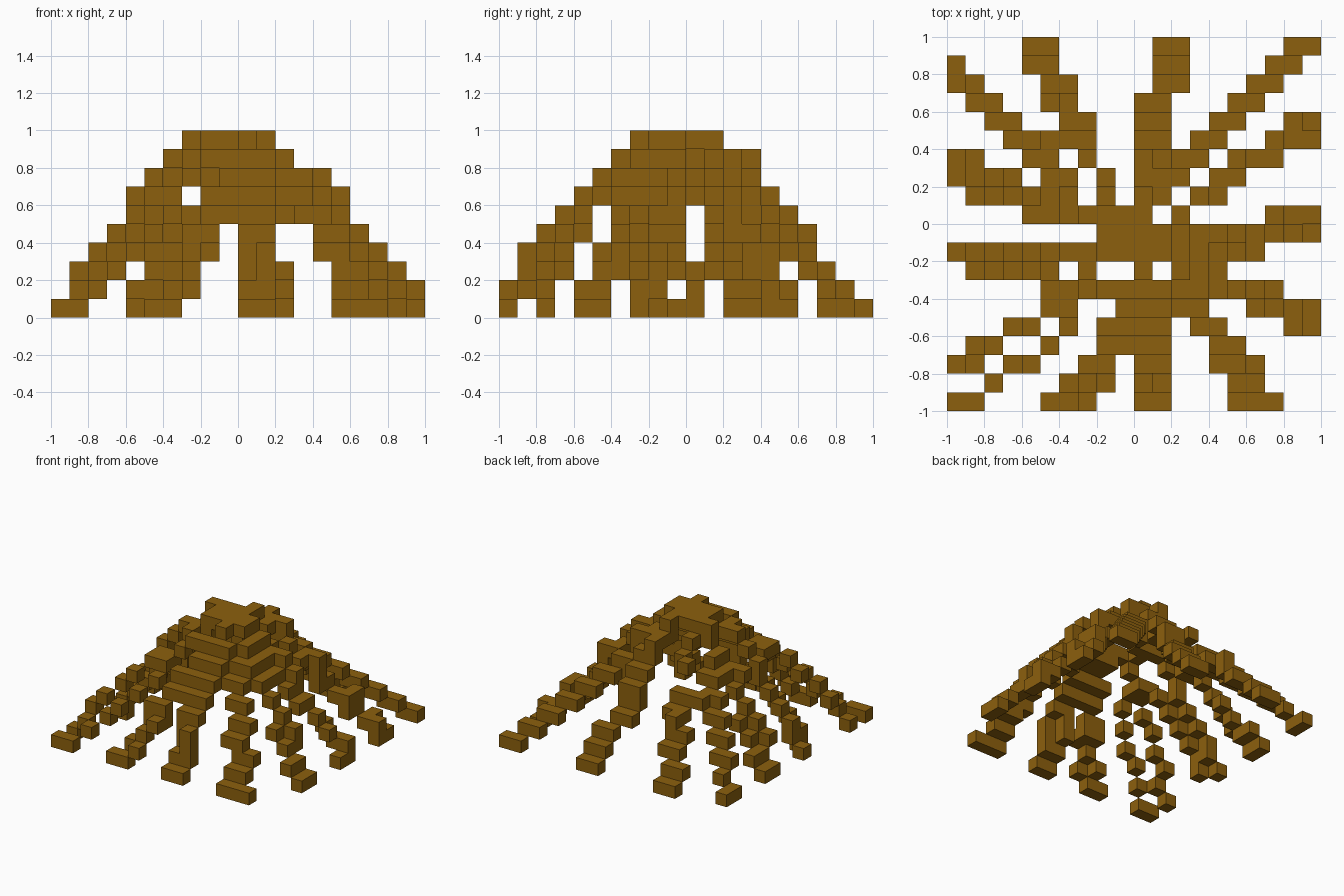
import bpy, bmesh

cube = bpy.data.objects.get("Cube")
if cube:
    bpy.data.objects.remove(cube, do_unlink=True)

U = 0.1  # edge of one block

bark = bpy.data.materials.new("bark brown")
bark.use_nodes = True
color = (0.265, 0.117, 0.004, 1)
bark.diffuse_color = color
bark.node_tree.nodes["Principled BSDF"].inputs["Base Color"].default_value = color

parts = {}     # part name -> its blocks
taken = set()  # every block already used


def add(name, cell):
    if cell not in taken:
        taken.add(cell)
        parts.setdefault(name, []).append(cell)


def root(name, width, *pts):
    """Trace a root from tip to crown; a steep rise becomes a taller column."""
    path = [pts[0]]
    for a, b in zip(pts, pts[1:]):
        n = max(abs(b[0] - a[0]), abs(b[1] - a[1]))
        for i in range(1, n + 1):
            path.append(tuple(round(p + (q - p) * i / n) for p, q in zip(a, b)))
    for i, (x, y, z) in enumerate(path):
        top = max(z, path[i + 1][2] - 1) if i + 1 < len(path) else z
        for k in range(z, top + 1):
            for w in range(width):
                add(name, (x + w, y, k))


def slab(name, x0, x1, y0, y1, z):
    for x in range(x0, x1 + 1):
        for y in range(y0, y1 + 1):
            add(name, (x, y, z))


# Crown: flat top and the bars just under it
slab("crown_top", -2, 1, -2, -1, 9)
slab("crown_top", -3, 0, 0, 0, 9)
slab("crown_top", 0, 0, 1, 1, 9)
slab("crown_top", 0, 0, -3, -3, 9)
slab("crown_bars", 0, 1, 1, 1, 8)
slab("crown_bars", 0, 2, 2, 2, 8)
slab("crown_bars", 0, 0, 3, 3, 8)
slab("crown_bars", 2, 2, 0, 0, 7)
slab("crown_bars", 2, 2, -3, -1, 8)
slab("crown_bars", 3, 3, -4, -1, 7)
slab("crown_bars", -2, 1, -4, -4, 8)
slab("crown_bars", -3, -3, -4, -4, 7)
slab("crown_bars", -3, -3, -3, -3, 8)
slab("crown_bars", -3, -2, -2, -2, 8)

# Back and left roots
root("back_root", 2, (1, 9, 0), (1, 8, 1), (1, 7, 2), (0, 6, 3), (0, 5, 4),
     (0, 4, 6), (0, 3, 7))
root("back_left_root", 2, (8, 9, 0), (5, 6, 3), (4, 5, 4), (3, 4, 5),
     (2, 3, 5), (1, 2, 7))
slab("left_back_root", 9, 9, 4, 5, 0)
slab("left_back_root", 8, 9, 4, 4, 1)
slab("left_back_root", 8, 8, 5, 5, 1)
root("left_back_root", 1, (7, 4, 2), (7, 3, 2), (6, 3, 3), (5, 3, 4), (5, 2, 4),
     (4, 2, 6), (4, 1, 6), (3, 1, 7))
slab("left_back_root", 7, 7, 3, 4, 3)
slab("left_back_root", 5, 5, 2, 2, 6)
slab("left_root", 9, 9, -1, 0, 0)
slab("left_root", 8, 9, 0, 0, 1)
root("left_root", 1, (7, 0, 2), (8, -1, 2), (6, -1, 4), (5, -1, 5), (4, -1, 7))
root("left_side_root", 1, (6, -2, 4), (5, -2, 5), (4, -2, 6))
slab("left_front_root", 9, 9, -6, -5, 0)
slab("left_front_root", 8, 8, -6, -5, 1)
root("left_front_root", 1, (7, -5, 2), (6, -5, 3))
root("left_front_root", 1, (7, -4, 2), (6, -4, 4), (5, -4, 5), (4, -4, 6), (4, -3, 6))

# Front roots
root("front_left_root", 2, (6, -10, 0), (5, -10, 0), (5, -8, 2), (4, -8, 3),
     (4, -7, 4), (3, -6, 5), (2, -5, 6), (1, -4, 7))
slab("front_root", 0, 1, -10, -10, 0)
root("front_root", 1, (0, -9, 1), (0, -8, 2), (0, -7, 5))
root("front_root", 1, (1, -9, 1), (1, -8, 4))
root("front_root", 2, (0, -7, 5), (0, -4, 8))
slab("front_right_root", -5, -4, -10, -10, 0)
slab("front_right_root", -3, -3, -10, -10, 1)
root("front_right_root", 1, (-4, -9, 1), (-3, -9, 2), (-2, -9, 3))
root("front_right_root", 2, (-3, -8, 3), (-2, -7, 5), (-2, -6, 6), (-1, -5, 7),
     (-1, -4, 7))
root("right_corner_root", 1, (-10, -10, 0), (-9, -10, 0), (-8, -9, 1),
     (-7, -8, 2), (-6, -8, 3), (-5, -7, 4), (-4, -6, 5), (-4, -4, 6))

# Right roots
root("right_front_root", 1, (-10, -8, 0), (-9, -8, 1), (-9, -7, 2), (-8, -7, 3),
     (-7, -6, 4), (-6, -6, 5), (-5, -5, 6), (-5, -4, 6))
root("right_root", 1, (-10, -2, 0), (-9, -2, 1), (-8, -2, 3), (-6, -2, 5),
     (-5, -2, 7), (-4, -2, 8))
root("right_side_root", 1, (-9, -3, 0), (-8, -3, 2), (-5, -3, 5))
slab("right_back_root", -10, -10, 2, 3, 0)
slab("right_back_root", -9, -9, 2, 3, 1)
root("right_back_root", 1, (-8, 2, 2), (-7, 2, 3))
root("right_back_root", 1, (-9, 1, 2), (-5, 1, 6))
root("right_back_root", 1, (-6, 0, 6), (-4, 0, 7), (-3, 0, 8), (-2, 0, 8))

# Back right roots
root("back_corner_root", 1, (-10, 8, 0), (-10, 7, 0), (-9, 7, 1))
root("back_corner_root", 2, (-9, 6, 2), (-6, 3, 5), (-5, 2, 6))
root("back_corner_root", 1, (-4, 1, 7), (-3, 0, 8))
root("back_right_root", 2, (-6, 9, 0), (-6, 8, 1), (-5, 7, 2), (-5, 6, 3),
     (-4, 5, 4), (-4, 4, 5))
slab("back_right_root", -4, -4, 6, 6, 4)
slab("back_right_root", -5, -5, 4, 4, 5)
root("back_right_root", 1, (-3, 3, 7), (-2, 2, 6), (-2, 1, 8))

# One mesh per part, made of the outer faces of its blocks
for name, cells in parts.items():
    bm = bmesh.new()
    for c in cells:
        for a in range(3):
            u, v = (a + 1) % 3, (a + 2) % 3
            for s in (0, 1):
                near = list(c)
                near[a] += 2 * s - 1
                if tuple(near) in taken:
                    continue
                quad = []
                for du, dv in ((0, 0), (1, 0), (1, 1), (0, 1)):
                    p = list(c)
                    p[a] += s
                    p[u] += du
                    p[v] += dv
                    quad.append(bm.verts.new([q * U for q in p]))
                bm.faces.new(quad if s else quad[::-1])
    bmesh.ops.remove_doubles(bm, verts=bm.verts, dist=0.001)
    mesh = bpy.data.meshes.new(name)
    bm.to_mesh(mesh)
    bm.free()
    mesh.materials.append(bark)
    bpy.context.collection.objects.link(bpy.data.objects.new(name, mesh))
